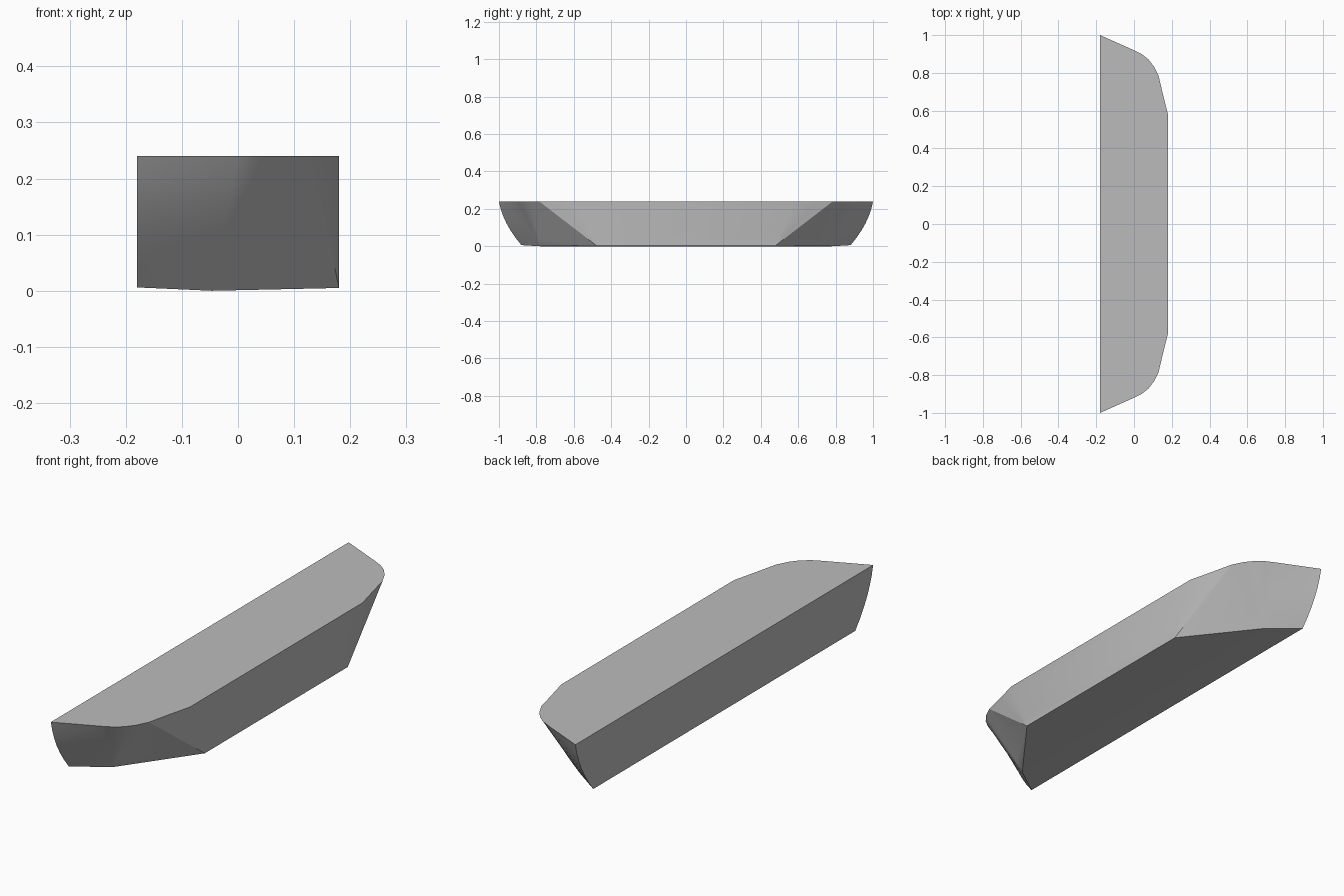
import bpy
import bmesh
import math

cube = bpy.data.objects.get("Cube")
if cube:
    bpy.data.objects.remove(cube, do_unlink=True)

# Plain grey
grey = bpy.data.materials.new("plain grey")
grey.use_nodes = True
colour = (0.5, 0.5, 0.5, 1)
grey.diffuse_color = colour
grey.node_tree.nodes["Principled BSDF"].inputs["Base Color"].default_value = colour

HEIGHT, STEPS = 0.24, 6
TIP, KNUCKLE, SIDE = (-0.18, 0.88, 0.006), (-0.046, 0.78, 0), (0.18, 0.48, 0.005)
# Ribs of one end: upper point, lower point, outward bulge
RIBS = [((-0.18, 1.0), TIP, 0.02), ((0.0, 0.92), KNUCKLE, 0.006),
        ((0.04, 0.9), KNUCKLE, 0), ((0.075, 0.873), KNUCKLE, 0),
        ((0.105, 0.835), KNUCKLE, 0), ((0.13, 0.785), KNUCKLE, 0),
        ((0.13, 0.785), SIDE, 0), ((0.15, 0.7), SIDE, 0), ((0.18, 0.58), SIDE, 0)]


def rib(bm, top, low, bulge, sign):
    """One rib from the bottom edge to the top rim."""
    verts = []
    for i in range(STEPS + 1):
        t = i / STEPS
        verts.append(bm.verts.new((
            low[0] + (top[0] - low[0]) * t,
            sign * (low[1] + (top[1] - low[1]) * t + 4 * bulge * t * (1 - t)),
            low[2] + (HEIGHT - low[2]) * t)))
    return verts


bm = bmesh.new()
ribs = [rib(bm, *r, 1) for r in RIBS] + [rib(bm, *r, -1) for r in reversed(RIBS)]

# Curved ends, straight side and flat back
for a, b in zip(ribs, ribs[1:] + ribs[:1]):
    for i in range(STEPS):
        bm.faces.new((a[i], b[i], b[i + 1], a[i + 1]))

# Top, and the bottom folded along its length
bm.faces.new([r[-1] for r in ribs])
n = len(RIBS)
tip, knuckle, side = ribs[0][0], ribs[1][0], ribs[n - 1][0]
far_side, far_knuckle, far_tip = ribs[n][0], ribs[-2][0], ribs[-1][0]
bm.faces.new((tip, knuckle, far_knuckle, far_tip))
bm.faces.new((knuckle, side, far_side, far_knuckle))

bmesh.ops.remove_doubles(bm, verts=bm.verts, dist=0.0005)
bmesh.ops.dissolve_degenerate(bm, edges=bm.edges, dist=0.0005)
bmesh.ops.recalc_face_normals(bm, faces=bm.faces)

mesh = bpy.data.meshes.new("tapered_block")
bm.to_mesh(mesh)
bm.free()
mesh.materials.append(grey)
block = bpy.data.objects.new("tapered_block", mesh)
bpy.context.collection.objects.link(block)

# Smooth ends with sharp rims
bpy.context.view_layer.objects.active = block
block.select_set(True)
bpy.ops.object.shade_smooth_by_angle(angle=math.radians(30))
